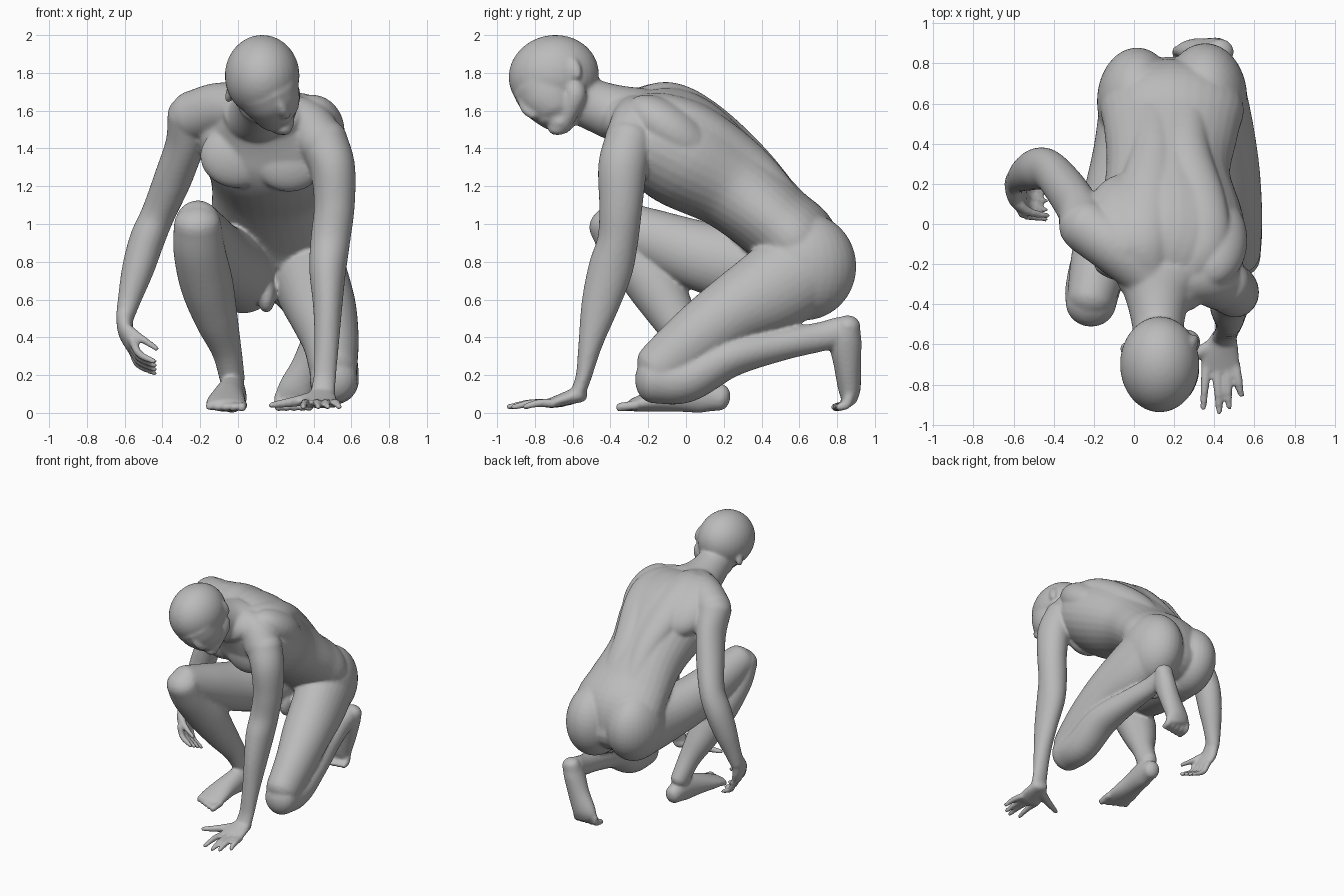
import bpy, bmesh, math
from mathutils import Vector, Matrix

bm = bmesh.new()
SIDES = 32


def smooth_path(pts, n=6):
    """Catmull-Rom through rows of numbers."""
    rows = [Vector(tuple(p) + (0,) * (7 - len(p))) for p in pts]
    rows = [rows[0] * 2 - rows[1]] + rows + [rows[-1] * 2 - rows[-2]]
    out = []
    for i in range(1, len(rows) - 2):
        p0, p1, p2, p3 = rows[i - 1:i + 3]
        for k in range(n):
            t = k / n
            out.append(0.5 * (2 * p1 + (p2 - p0) * t + (2 * p0 - 5 * p1 + 4 * p2 - p3) * t * t
                              + (3 * p1 - p0 - 3 * p2 + p3) * t ** 3))
    return out + [rows[-2]]


def tube(*pts):
    """Round-ended limb; row = x, y, z, half width, half depth, side tilt y, side tilt z."""
    pts = [p if len(p) > 4 else p + (p[3],) for p in pts]
    path = smooth_path(pts)
    pos = [Vector(p[:3]) for p in path]
    rings = []
    for i, p in enumerate(path):
        t = (pos[min(i + 1, len(pos) - 1)] - pos[max(i - 1, 0)]).normalized()
        s = Vector((1, p[5], p[6]))
        s = (s - t * s.dot(t)).normalized()
        d = t.cross(s)
        steps = [(0, 1)]
        r = min(p[3], p[4]) * 0.8
        ang = [math.radians(a) for a in (20, 40, 60, 80)]
        if i == 0:
            steps = [(-r * math.sin(a), math.cos(a)) for a in reversed(ang)] + steps
        if i == len(path) - 1:
            steps += [(r * math.sin(a), math.cos(a)) for a in ang]
        for off, k in steps:
            rings.append([bm.verts.new(pos[i] + t * off
                          + s * p[3] * k * math.cos(2 * math.pi * j / SIDES)
                          + d * p[4] * k * math.sin(2 * math.pi * j / SIDES)) for j in range(SIDES)])
    for a, b in zip(rings, rings[1:]):
        for j in range(SIDES):
            bm.faces.new((a[j], a[(j + 1) % SIDES], b[(j + 1) % SIDES], b[j]))
    bm.faces.new(rings[0][::-1])
    bm.faces.new(rings[-1])


def blob(loc, size, rot=None):
    m = Matrix.Translation(loc) @ (rot or Matrix()) @ Matrix.Diagonal((*size, 1))
    bmesh.ops.create_uvsphere(bm, u_segments=32, v_segments=20, radius=1, matrix=m)


# torso, pelvis to collar
tube((0.185, 0.66, 0.73, 0.26, 0.18), (0.19, 0.59, 0.89, 0.355, 0.225), (0.185, 0.465, 1.015, 0.335, 0.218),
     (0.17, 0.25, 1.205, 0.31, 0.247, -0.1, -0.03), (0.18, 0.0, 1.375, 0.375, 0.295, -0.2, -0.08),
     (0.16, -0.17, 1.49, 0.37, 0.26, -0.3, -0.13), (0.13, -0.32, 1.57, 0.22, 0.14, -0.3, -0.1))
# buttocks
blob((0.015, 0.61, 0.8), (0.2, 0.27, 0.27))
blob((0.355, 0.625, 0.775), (0.21, 0.277, 0.285))
# back muscles beside the spine
tube((0.09, 0.62, 1.0, 0.1, 0.09), (0.1, 0.37, 1.3, 0.12, 0.105), (0.06, 0.12, 1.545, 0.15, 0.1),
     (0.04, -0.08, 1.65, 0.15, 0.1), (0.08, -0.25, 1.64, 0.1, 0.08))
tube((0.28, 0.62, 0.99, 0.1, 0.09), (0.26, 0.37, 1.29, 0.12, 0.105), (0.31, 0.1, 1.515, 0.15, 0.1),
     (0.32, -0.1, 1.59, 0.15, 0.1), (0.24, -0.25, 1.61, 0.1, 0.08))
# shoulder blades and chest muscles
tilt = Matrix.Rotation(math.radians(-36), 4, 'X')
blob((-0.04, 0.02, 1.56), (0.2, 0.27, 0.13), tilt)
blob((0.39, -0.08, 1.49), (0.175, 0.27, 0.14), tilt)
blob((0.0, -0.2, 1.36), (0.2, 0.09, 0.17))
blob((0.27, -0.26, 1.34), (0.19, 0.09, 0.17))
# groin
blob((0.15, 0.42, 0.63), (0.05, 0.08, 0.1))

# shoulder bridges
tube((0.1, -0.28, 1.59, 0.12), (-0.08, -0.12, 1.61, 0.14), (-0.24, -0.01, 1.57, 0.135))
tube((0.15, -0.28, 1.57, 0.12), (0.34, -0.26, 1.53, 0.14), (0.44, -0.3, 1.43, 0.135))

# neck
tube((0.13, -0.63, 1.7, 0.13, 0.14), (0.12, -0.5, 1.635, 0.13, 0.135), (0.12, -0.36, 1.585, 0.17, 0.15),
     (0.13, -0.24, 1.56, 0.25, 0.16))

# head: skull, face and jaw
blob((0.128, -0.7, 1.785), (0.198, 0.24, 0.215), Matrix.Rotation(math.radians(10), 4, 'X'))
tube((0.15, -0.73, 1.72, 0.175, 0.185, 0.15, 0.3), (0.185, -0.7, 1.64, 0.15, 0.165, 0.15, 0.3),
     (0.215, -0.675, 1.565, 0.11, 0.11, 0.15, 0.3), (0.235, -0.665, 1.53, 0.07, 0.065, 0.15, 0.3))
for x, z in ((0.06, 1.62), (0.255, 1.68)):
    tube((x, -0.6, z + 0.05, 0.06), (x + 0.015, -0.59, z - 0.01, 0.06), (0.235, -0.655, 1.525, 0.05))
# brow, nose, lips, chin
tube((0.14, -0.88, 1.67, 0.018), (0.2, -0.885, 1.685, 0.022), (0.27, -0.84, 1.715, 0.018))
tube((0.21, -0.88, 1.665, 0.016), (0.235, -0.85, 1.61, 0.026), (0.25, -0.805, 1.58, 0.03))
tube((0.2, -0.75, 1.54, 0.014), (0.24, -0.755, 1.545, 0.02), (0.275, -0.74, 1.56, 0.014))
blob((0.24, -0.68, 1.5), (0.045, 0.05, 0.03))
# ears
for loc, turn in (((-0.04, -0.63, 1.7), 15), ((0.295, -0.59, 1.825), -15)):
    blob(loc, (0.024, 0.035, 0.065), Matrix.Rotation(math.radians(turn), 4, 'Y')
         @ Matrix.Rotation(math.radians(20), 4, 'X'))

# planted arm
tube((0.445, -0.3, 1.44, 0.135, 0.13), (0.5, -0.335, 1.3, 0.12, 0.13), (0.51, -0.345, 1.1, 0.108, 0.115),
     (0.49, -0.36, 0.92, 0.105, 0.108), (0.475, -0.4, 0.76, 0.098, 0.118), (0.475, -0.455, 0.57, 0.078, 0.1),
     (0.47, -0.505, 0.37, 0.065, 0.065), (0.46, -0.54, 0.2, 0.06, 0.043), (0.45, -0.57, 0.11, 0.065, 0.04))
# planted hand
tube((0.45, -0.56, 0.1, 0.065, 0.045), (0.435, -0.64, 0.075, 0.09, 0.035), (0.43, -0.72, 0.05, 0.1, 0.027))
for x0, x1, y1 in ((0.36, 0.345, -0.92), (0.41, 0.425, -0.94), (0.46, 0.475, -0.915), (0.505, 0.535, -0.855)):
    tube((x0, -0.7, 0.05, 0.025), ((x0 + x1) / 2, (y1 - 0.7) / 2, 0.052, 0.022), (x1, y1, 0.032, 0.016))
tube((0.4, -0.6, 0.08, 0.035), (0.3, -0.65, 0.06, 0.028), (0.175, -0.7, 0.04, 0.018))

# hanging arm
tube((-0.24, -0.01, 1.57, 0.135, 0.13), (-0.28, 0.08, 1.42, 0.105, 0.13), (-0.345, 0.18, 1.24, 0.1, 0.115),
     (-0.42, 0.265, 1.06, 0.09, 0.105), (-0.48, 0.275, 0.92, 0.093, 0.105), (-0.53, 0.255, 0.76, 0.085, 0.09),
     (-0.575, 0.225, 0.6, 0.062, 0.065), (-0.6, 0.2, 0.5, 0.047, 0.057))
# hanging hand
tube((-0.6, 0.2, 0.52, 0.047, 0.055), (-0.595, 0.16, 0.43, 0.04, 0.08), (-0.56, 0.125, 0.35, 0.03, 0.085))
for k in range(4):
    y = 0.19 - 0.045 * k
    z = 0.33 + 0.02 * k
    tube((-0.56, y, z, 0.023), (-0.525, y - 0.015, z - 0.075, 0.021), (-0.44, y - 0.03, z - 0.12, 0.015))
tube((-0.58, 0.1, 0.44, 0.028), (-0.52, 0.06, 0.4, 0.022), (-0.43, 0.04, 0.34, 0.015))

# raised-knee leg: thigh, then shin
tube((0.03, 0.6, 0.75, 0.2, 0.225), (-0.02, 0.35, 0.77, 0.185, 0.205), (-0.1, 0.08, 0.83, 0.165, 0.185),
     (-0.17, -0.18, 0.925, 0.145, 0.155), (-0.215, -0.375, 1.005, 0.12, 0.125))
tube((-0.215, -0.4, 1.0, 0.125, 0.118), (-0.205, -0.32, 0.86, 0.137, 0.125), (-0.165, -0.17, 0.68, 0.14, 0.145),
     (-0.115, -0.06, 0.5, 0.115, 0.12), (-0.06, 0.04, 0.33, 0.08, 0.085), (-0.03, 0.12, 0.18, 0.066, 0.08))
# planted foot
tube((-0.015, 0.185, 0.08, 0.062, 0.07), (-0.03, 0.08, 0.1, 0.072, 0.1), (-0.05, -0.06, 0.085, 0.085, 0.08),
     (-0.062, -0.2, 0.058, 0.105, 0.053), (-0.062, -0.28, 0.042, 0.105, 0.035))
for k in range(5):
    x = 0.025 - 0.043 * k
    tube((x, -0.26, 0.042, 0.026), (x - 0.005, -0.355 + 0.018 * k, 0.03, 0.024 - 0.001 * k))

# kneeling leg: thigh, then shin
tube((0.36, 0.62, 0.76, 0.205, 0.24), (0.405, 0.45, 0.65, 0.195, 0.23), (0.45, 0.24, 0.53, 0.18, 0.19),
     (0.49, 0.04, 0.385, 0.15, 0.165), (0.505, -0.14, 0.235, 0.127, 0.14))
tube((0.505, -0.17, 0.18, 0.125, 0.13), (0.51, 0.0, 0.18, 0.13, 0.125), (0.5, 0.23, 0.295, 0.125, 0.108),
     (0.46, 0.5, 0.36, 0.09, 0.085), (0.43, 0.7, 0.4, 0.068, 0.078), (0.42, 0.82, 0.43, 0.064, 0.08))
# tucked foot
tube((0.43, 0.86, 0.465, 0.068, 0.064), (0.41, 0.845, 0.38, 0.075, 0.085), (0.365, 0.855, 0.25, 0.082, 0.072),
     (0.31, 0.865, 0.13, 0.095, 0.06), (0.295, 0.865, 0.08, 0.098, 0.045))
for k in range(5):
    x = 0.215 + 0.041 * k
    tube((x, 0.865, 0.09, 0.025), (x, 0.85, 0.045, 0.025), (x, 0.785 + 0.006 * k, 0.03, 0.022))

# fuse every part into one skin
mesh = bpy.data.meshes.new("body")
bm.to_mesh(mesh)
bm.free()
body = bpy.data.objects.new("body", mesh)
bpy.context.collection.objects.link(body)
skin = bpy.data.materials.new("grey clay")
skin.diffuse_color = (0.5, 0.5, 0.5, 1)
mesh.materials.append(skin)
fuse = body.modifiers.new("fuse", 'REMESH')
fuse.mode = 'VOXEL'
fuse.voxel_size = 0.011
fuse.use_smooth_shade = True
relax = body.modifiers.new("relax", 'SMOOTH')
relax.factor = 0.5
relax.iterations = 7
